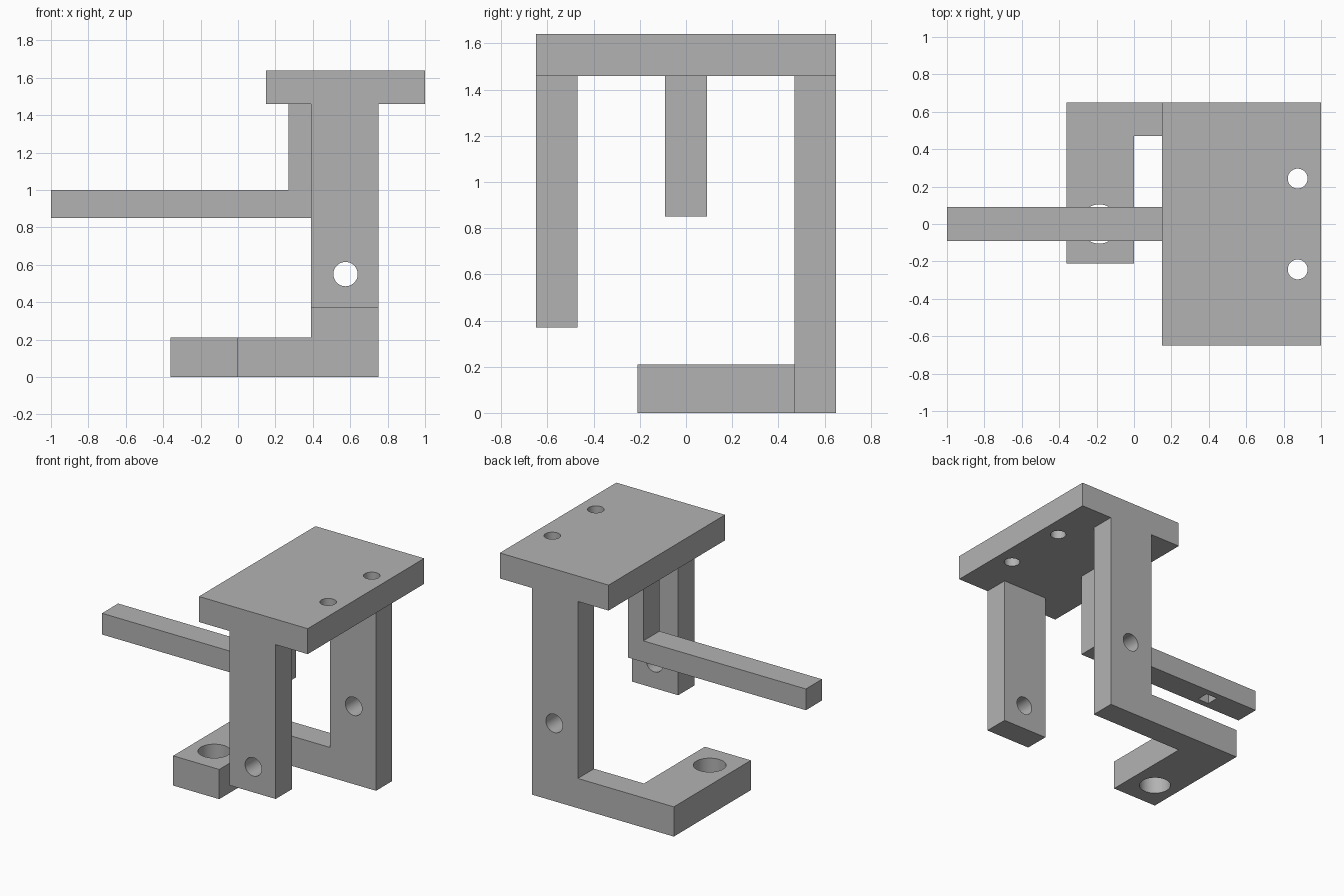
import bpy
import bmesh
import math
from mathutils import Matrix, Vector

if "Cube" in bpy.data.objects:
    bpy.data.objects.remove(bpy.data.objects["Cube"], do_unlink=True)

grey = bpy.data.materials.new("plain grey")
grey.use_nodes = True
colour = (0.45, 0.45, 0.45, 1)
grey.diffuse_color = colour
grey.node_tree.nodes["Principled BSDF"].inputs["Base Color"].default_value = colour


def add_object(name, bm):
    bmesh.ops.recalc_face_normals(bm, faces=bm.faces)
    mesh = bpy.data.meshes.new(name)
    bm.to_mesh(mesh)
    bm.free()
    mesh.materials.append(grey)
    obj = bpy.data.objects.new(name, mesh)
    bpy.context.collection.objects.link(obj)
    return obj


def prism(name, outline, start, depth):
    """Extrude an (x, z) outline along y."""
    bm = bmesh.new()
    face = bm.faces.new([bm.verts.new((x, start, z)) for x, z in outline])
    new = bmesh.ops.extrude_face_region(bm, geom=[face])["geom"]
    verts = [v for v in new if isinstance(v, bmesh.types.BMVert)]
    bmesh.ops.translate(bm, verts=verts, vec=(0, depth, 0))
    return add_object(name, bm)


def box(name, low, high):
    x0, y0, z0 = low
    x1, y1, z1 = high
    return prism(name, [(x0, z0), (x1, z0), (x1, z1), (x0, z1)], y0, y1 - y0)


def drill(name, centre, radius, length, axis):
    bm = bmesh.new()
    turn = Matrix.Rotation(math.pi / 2, 4, "X") if axis == "y" else Matrix()
    bmesh.ops.create_cone(bm, cap_ends=True, segments=48, radius1=radius,
                          radius2=radius, depth=length,
                          matrix=Matrix.Translation(Vector(centre)) @ turn)
    return add_object(name, bm)


def combine(target, other, operation):
    """Apply a boolean and discard the helper."""
    mod = target.modifiers.new("boolean", "BOOLEAN")
    mod.operation = operation
    mod.solver = "EXACT"
    mod.object = other
    bpy.context.view_layer.objects.active = target
    bpy.ops.object.modifier_apply(modifier=mod.name)
    bpy.data.objects.remove(other, do_unlink=True)


T = 0.18            # wall thickness
TOP, UNDER = 1.64, 1.46
EDGE = 0.65         # half width in y

# Top plate
bracket = box("mounting_bracket", (0.15, -EDGE, UNDER), (1, EDGE, TOP))

parts = [
    # Short front post
    box("front_post", (0.39, -EDGE, 0.37), (0.75, T - EDGE, UNDER)),
    # Long back post with its sideways foot bar
    prism("back_leg", [(-0.36, 0), (0.75, 0), (0.75, UNDER), (0.39, UNDER),
                       (0.39, 0.21), (-0.36, 0.21)], EDGE - T, T),
    # Foot pad reaching forward
    box("foot_pad", (-0.36, -0.21, 0), (0, EDGE - T, 0.21)),
    # Middle hanger with its long arm
    prism("middle_arm", [(-1, 0.85), (0.39, 0.85), (0.39, UNDER), (0.27, UNDER),
                         (0.27, 1), (-1, 1)], -T / 2, T),
]
for part in parts:
    combine(bracket, part, "UNION")

# Screw holes, post holes, foot hole and the square pocket under the arm
cutters = [drill("plate_hole", (0.875, y, TOP), 0.053, 1, "z") for y in (-0.243, 0.243)]
cutters += [drill("post_hole", (0.575, y, 0.55), 0.065, 0.4, "y") for y in (-0.56, 0.56)]
cutters.append(drill("foot_hole", (-0.185, 0, 0.1), 0.105, 0.5, "z"))
cutters.append(box("arm_pocket", (-0.695, -0.045, 0.8), (-0.605, 0.045, 0.95)))
for cutter in cutters:
    combine(bracket, cutter, "DIFFERENCE")

# Merge flat neighbouring faces and smooth only the hole walls
bm = bmesh.new()
bm.from_mesh(bracket.data)
bmesh.ops.remove_doubles(bm, verts=bm.verts, dist=0.0001)
bmesh.ops.dissolve_limit(bm, angle_limit=math.radians(1), verts=bm.verts, edges=bm.edges)
bm.to_mesh(bracket.data)
bm.free()

bpy.ops.object.select_all(action="DESELECT")
bracket.select_set(True)
bpy.context.view_layer.objects.active = bracket
bpy.ops.object.shade_smooth_by_angle(angle=math.radians(30))
